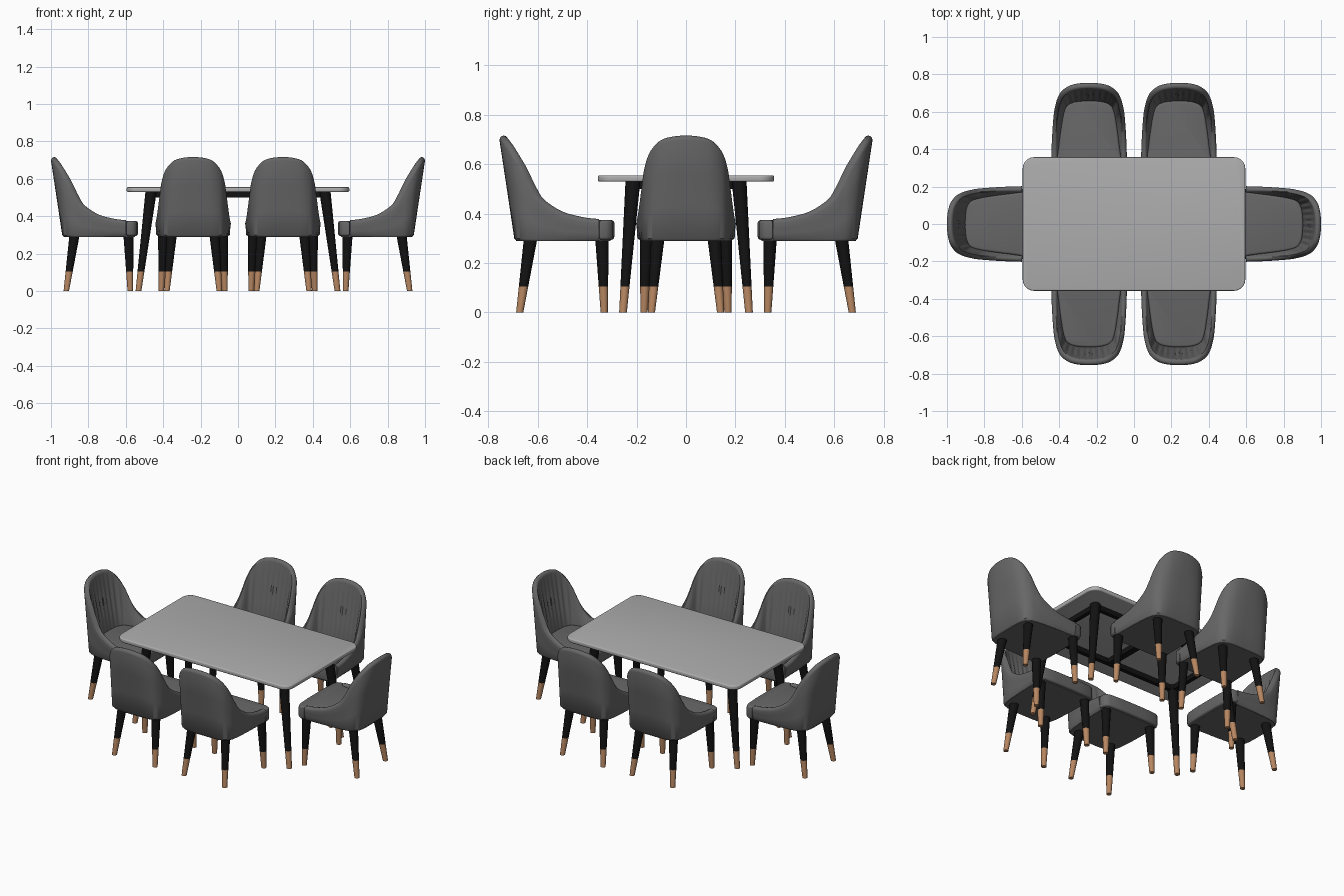
import bpy, bmesh, math
from mathutils import Vector, Matrix

if "Cube" in bpy.data.objects:
    bpy.data.objects.remove(bpy.data.objects["Cube"])


def material(name, rgb):
    m = bpy.data.materials.new(name)
    m.diffuse_color = (*rgb, 1)
    m.use_nodes = True
    m.node_tree.nodes["Principled BSDF"].inputs["Base Color"].default_value = m.diffuse_color
    return m


FABRIC = material("grey fabric", (0.135, 0.135, 0.135))
TOP = material("light grey table top", (0.42, 0.42, 0.42))
BLACK = material("black paint", (0.006, 0.006, 0.006))
WOOD = material("tan wood", (0.47, 0.24, 0.12))


def to_mesh(name, bm, mats):
    bmesh.ops.recalc_face_normals(bm, faces=bm.faces)
    me = bpy.data.meshes.new(name)
    bm.to_mesh(me)
    bm.free()
    for m in mats:
        me.materials.append(m)
    return me


def place(name, me, matrix=None):
    ob = bpy.data.objects.new(name, me)
    bpy.context.collection.objects.link(ob)
    ob.matrix_world = matrix or Matrix()
    return ob


def slab(name, outline, z0, z1, bevel, mat, segments=3):
    """Extruded outline with rounded top and bottom rims."""
    bm = bmesh.new()
    f = bm.faces.new([bm.verts.new((x, y, z0)) for x, y in outline])
    up = bmesh.ops.extrude_face_region(bm, geom=[f])["geom"]
    bmesh.ops.translate(bm, vec=(0, 0, z1 - z0), verts=[v for v in up if isinstance(v, bmesh.types.BMVert)])
    if bevel:
        rims = [e for e in bm.edges if abs(e.verts[0].co.z - e.verts[1].co.z) < 1e-6]
        bmesh.ops.bevel(bm, geom=rims, offset=bevel, segments=segments, profile=0.5, affect='EDGES')
    return to_mesh(name, bm, [mat])


def leg(bm, foot, head, z_top, r0, r1, z_tip=0.105, n=16):
    """Tapered round leg, leaning from foot to head, with a wooden tip."""
    rings = []
    for z in (0, z_tip, z_top):
        t = z / z_top
        c = Vector(foot).lerp(Vector(head), t)
        r = r0 + (r1 - r0) * t
        rings.append([bm.verts.new((c.x + r * math.cos(a), c.y + r * math.sin(a), z))
                      for a in (i * math.tau / n for i in range(n))])
    for k in range(2):
        for i in range(n):
            j = (i + 1) % n
            bm.faces.new((rings[k][i], rings[k][j], rings[k + 1][j], rings[k + 1][i])).material_index = 1 - k
    bm.faces.new(rings[0]).material_index = 1
    bm.faces.new(rings[2])


def spline(points, steps):
    """Smooth curve through half-outline points, mirrored to both sides."""
    pts = [Vector(p) for p in points]
    flip = lambda v: Vector((-v[0], *v[1:]))
    full = [flip(p) for p in pts[:0:-1]] + pts
    full = [2 * full[0] - full[1]] + full + [2 * full[-1] - full[-2]]
    out = []
    for i in range(1, len(full) - 2):
        a, b, c, d = full[i - 1:i + 3]
        for k in range(steps):
            t = k / steps
            out.append(0.5 * (2 * b + (c - a) * t + (2 * a - 5 * b + 4 * c - d) * t * t
                              + (3 * b - a - 3 * c + d) * t ** 3))
    return out + [full[-2]]


# chair outlines: back at y = 0, facing +y
RIM = [(0, 0, .716), (.06, .004, .711), (.11, .018, .694), (.15, .048, .65), (.17, .085, .59),
       (.18, .12, .52), (.188, .16, .46), (.195, .24, .41), (.2, .33, .386), (.202, .402, .378)]
BASE = [(0, .06), (.06, .06), (.11, .063), (.145, .074), (.168, .1),
        (.178, .14), (.183, .19), (.188, .26), (.191, .34), (.194, .402)]
INNER = [(0, .1), (.05, .102), (.09, .11), (.118, .128), (.13, .155),
         (.137, .185), (.142, .22), (.15, .28), (.158, .35), (.165, .402)]
rim, base, inner = spline(RIM, 6), spline(BASE, 6), spline(INNER, 6)


def shell_section(r, b, i):
    """Closed cross-section of the upholstered shell at one place."""
    rp = r.xy
    n = (i - rp).normalized()
    th, h = 0.034, 0.018
    zc = r.z - h
    pts = [(*(b + n * 0.01), .29), (*b, .3)]
    for t in (.33, .66, 1):
        pts.append((*b.lerp(rp, t), .3 + (zc - .3) * t))
    for k in range(1, 7):
        a = math.pi * k / 6
        pts.append((*(rp + n * th * (1 - math.cos(a)) / 2), zc + h * math.sin(a)))
    top = rp + n * th
    pleat = 0.004 * math.cos(r.x * math.tau / .036) * max(0, min(1, (r.z - .45) / .1))
    for t in (.2, .45, .7, 1):
        q = top.lerp(i, t) + n * pleat * math.sin(math.pi * t)
        pts.append((*q, zc + (.355 - zc) * t))
    pts.append((*i, .295))
    return pts


# chair shell: back and side wings in one piece
bm = bmesh.new()
cols = [[bm.verts.new(p) for p in shell_section(*s)] for s in zip(rim, base, inner)]
for a, b in zip(cols, cols[1:]):
    for k in range(len(a)):
        m = (k + 1) % len(a)
        bm.faces.new((a[k], a[m], b[m], b[k]))
bm.faces.new(cols[0])
bm.faces.new(cols[-1])
shell = to_mesh("chair_shell", bm, [FABRIC])

# seat cushion: fills the shell and widens to a rounded front
front = [(.198, .405), (.198, .432), (.188, .45), (.165, .46), (.08, .465)]
outline = [(p.x * 1.03, p.y - .004) for p in inner[::2]]
outline += front + [(-x, y) for x, y in front[::-1]]
cushion = slab("seat_cushion", outline, .294, .374, .012, FABRIC)

# underside panel
under = slab("seat_underside", [(p.x * .95, p.y + .008) for p in base[::2]] + [(.17, .45), (-.17, .45)],
             .289, .3, 0, FABRIC)

# chair legs
bm = bmesh.new()
for s in (-1, 1):
    leg(bm, (s * .14, .082, 0), (s * .115, .125, 0), .292, .0145, .027)
    leg(bm, (s * .17, .424, 0), (s * .16, .415, 0), .292, .0145, .027)
chair_legs = to_mesh("chair_legs", bm, [BLACK, WOOD])

# six chairs around the table
spots = [(-.24, -.755, 0), (.24, -.755, 0), (-.24, .755, 180), (.24, .755, 180), (-1, 0, -90), (1, 0, 90)]
for i, (x, y, deg) in enumerate(spots, 1):
    m = Matrix.Translation((x, y, 0)) @ Matrix.Rotation(math.radians(deg), 4, 'Z')
    for me in (shell, cushion, under, chair_legs):
        place(f"{me.name}_{i}", me, m)

# table top with rounded corners
W, D, R = .595, .357, .06
outline = []
for q, (sx, sy) in enumerate([(1, 1), (-1, 1), (-1, -1), (1, -1)]):
    for k in range(9):
        a = math.pi / 2 * (q + k / 8)
        outline.append((sx * (W - R) + R * math.cos(a), sy * (D - R) + R * math.sin(a)))
place("table_top", slab("table_top", outline, .529, .555, .007, TOP))

# table legs
bm = bmesh.new()
for sx in (-1, 1):
    for sy in (-1, 1):
        leg(bm, (sx * .532, sy * .255, 0), (sx * .465, sy * .215, 0), .53, .0155, .03)
place("table_legs", to_mesh("table_legs", bm, [BLACK, WOOD]))

# apron rails and middle cross rail under the top
bm = bmesh.new()
for x, y, w, d in [(0, .215, .93, .025), (0, -.215, .93, .025), (.465, 0, .025, .43),
                   (-.465, 0, .025, .43), (0, 0, .04, .43)]:
    bmesh.ops.create_cube(bm, size=1, matrix=Matrix.Translation((x, y, .515)) @ Matrix.Diagonal((w, d, .032, 1)))
place("table_apron", to_mesh("table_apron", bm, [BLACK]))

# smooth shading with crisp edges
bpy.ops.object.select_all(action='SELECT')
bpy.context.view_layer.objects.active = bpy.data.objects["table_top"]
bpy.ops.object.shade_smooth_by_angle(angle=math.radians(40))
